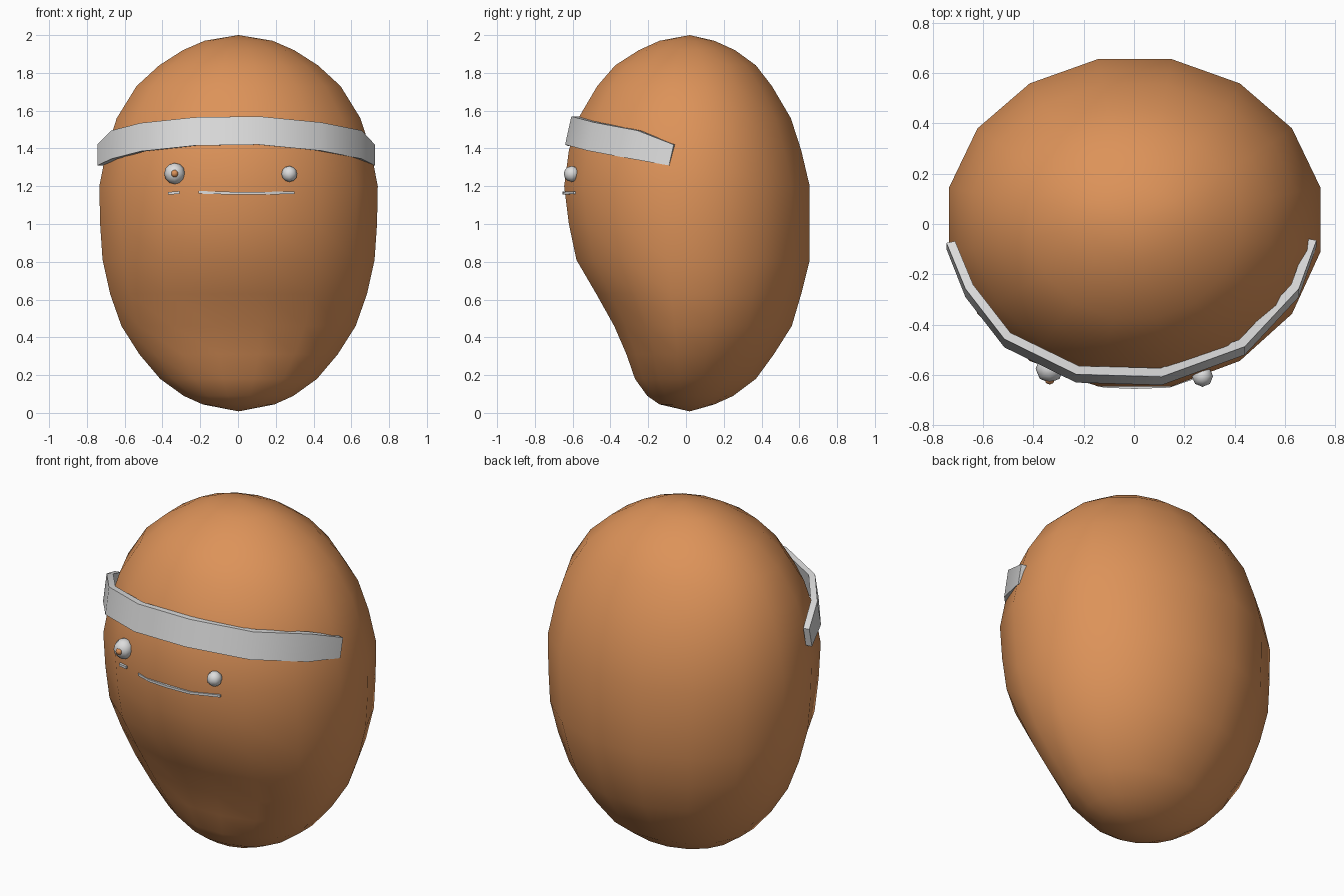
import bpy
import bmesh
from math import sin, cos, pi
from mathutils import Vector

cube = bpy.data.objects.get("Cube")
if cube:
    bpy.data.objects.remove(cube)


def material(name, color):
    m = bpy.data.materials.new(name)
    m.use_nodes = True
    m.diffuse_color = (*color, 1)
    m.node_tree.nodes["Principled BSDF"].inputs["Base Color"].default_value = (*color, 1)
    return m


BROWN = material("warm brown", (0.72, 0.29, 0.10))
GREY = material("light grey", (0.72, 0.72, 0.72))


def finish(name, bm, mat, angle=None):
    """Turn a bmesh into a named object, smooth up to the given angle."""
    bmesh.ops.recalc_face_normals(bm, faces=bm.faces)
    mesh = bpy.data.meshes.new(name)
    bm.to_mesh(mesh)
    bm.free()
    mesh.materials.append(mat)
    obj = bpy.data.objects.new(name, mesh)
    bpy.context.collection.objects.link(obj)
    bpy.ops.object.select_all(action="DESELECT")
    obj.select_set(True)
    bpy.context.view_layer.objects.active = obj
    if angle:
        bpy.ops.object.shade_smooth_by_angle(angle=angle)
    return obj


def loft(name, rings, mat, angle=None, caps=True):
    """Skin a list of closed rings of points."""
    bm = bmesh.new()
    loops = [[bm.verts.new(p) for p in ring] for ring in rings]
    n = len(loops[0])
    for a, b in zip(loops, loops[1:]):
        for i in range(n):
            j = (i + 1) % n
            bm.faces.new((a[i], a[j], b[j], b[i]))
    if caps:
        for loop in (loops[0], loops[-1]):
            bm.faces.new(loop)
    bmesh.ops.remove_doubles(bm, verts=bm.verts, dist=0.0005)
    return finish(name, bm, mat, angle)


# Body: rings of height, half width, front y and back y
SIDES = 16
MID = 0.02
profile = [
    (0.008, 0.0, 0.02, 0.02), (0.045, 0.19, -0.14, 0.15),
    (0.09, 0.29, -0.205, 0.25), (0.18, 0.415, -0.27, 0.37),
    (0.31, 0.525, -0.315, 0.465), (0.46, 0.62, -0.38, 0.56),
    (0.63, 0.68, -0.475, 0.61), (0.81, 0.72, -0.58, 0.655),
    (1.0, 0.733, -0.62, 0.655), (1.2, 0.737, -0.645, 0.655),
    (1.39, 0.70, -0.62, 0.61), (1.56, 0.645, -0.57, 0.555),
    (1.73, 0.54, -0.47, 0.455), (1.84, 0.42, -0.375, 0.37),
    (1.92, 0.295, -0.25, 0.26), (1.97, 0.18, -0.14, 0.15),
    (2.0, 0.0, 0.02, 0.02),
]
grow = 1 / cos(pi / SIDES)
rings = []
for z, half, front, back in profile:
    ring = []
    for i in range(SIDES):
        a = (i + 0.5) * 2 * pi / SIDES
        reach = (back - MID) if cos(a) > 0 else (MID - front)
        ring.append((0.003 + half * grow * sin(a), MID + reach * grow * cos(a), z))
    rings.append(ring)
loft("body", rings, BROWN, pi / 2, caps=False)

# Headband: lower outer edge points, leaning back toward its upper edge
band = [(-0.745, -0.10, 1.31), (-0.67, -0.29, 1.345), (-0.515, -0.49, 1.385),
        (-0.23, -0.63, 1.415), (0.11, -0.64, 1.42), (0.44, -0.52, 1.388),
        (0.655, -0.29, 1.345), (0.725, -0.09, 1.31)]
rings = []
for i, p in enumerate(band):
    low = Vector(p)
    inward = Vector((-p[0], 0.05 - p[1], 0)).normalized() * 0.035
    end = i in (0, len(band) - 1)
    top = low + (Vector((0, 0.025, 0.11)) if end else Vector((0, 0.033, 0.15)))
    rings.append([low, top, top + inward, low + inward])
loft("headband", rings, GREY, 0.7)


# Eyes: low-sided balls half sunk in the face
def ball(name, center, radius, mat):
    bm = bmesh.new()
    bmesh.ops.create_uvsphere(bm, u_segments=8, v_segments=6, radius=radius)
    bmesh.ops.translate(bm, verts=bm.verts, vec=center)
    return finish(name, bm, mat, 0.9)


ball("left_eye", (0.272, -0.605, 1.265), 0.042, GREY)
ball("right_eye", (-0.335, -0.575, 1.267), 0.056, GREY)
ball("right_pupil", (-0.335, -0.618, 1.267), 0.02, BROWN)


# Mouth: thin bars following the face
def bar(name, path):
    rings = []
    for x, y, z in path:
        rings.append([(x, y, z - 0.007), (x, y, z + 0.007),
                      (x, y + 0.03, z + 0.007), (x, y + 0.03, z - 0.007)])
    return loft(name, rings, GREY)


bar("mouth", [(-0.21, -0.625, 1.168), (-0.12, -0.65, 1.165),
              (0.0, -0.655, 1.163), (0.14, -0.65, 1.163), (0.30, -0.596, 1.166)])
bar("mouth_corner", [(-0.37, -0.572, 1.162), (-0.31, -0.592, 1.167)])
